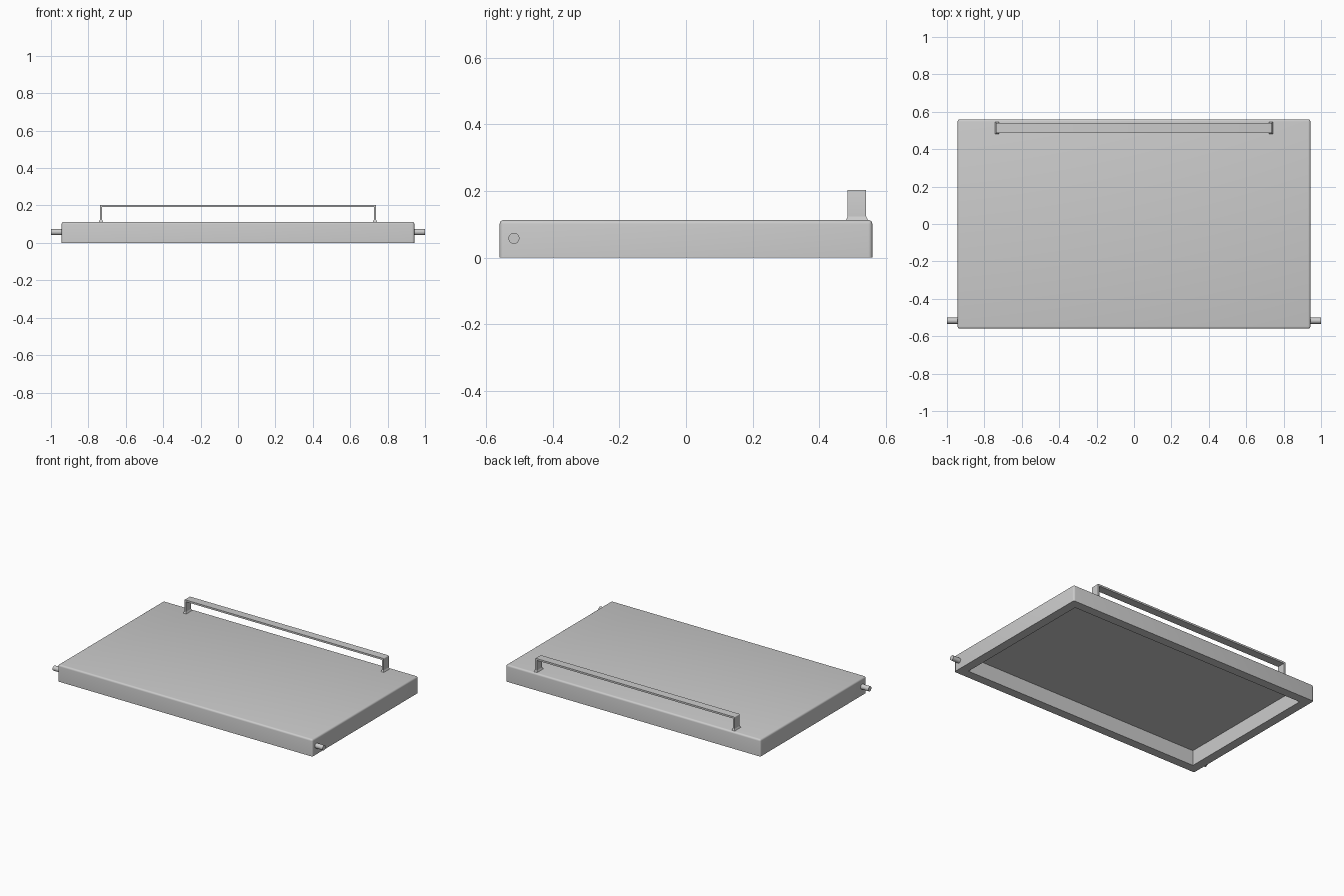
import bpy, bmesh, math

if "Cube" in bpy.data.objects:
    bpy.data.objects.remove(bpy.data.objects["Cube"])

W, D, H = 0.943, 0.56, 0.113   # half width, half depth, height


def finish(bm, name):
    bmesh.ops.recalc_face_normals(bm, faces=bm.faces[:])
    me = bpy.data.meshes.new(name)
    bm.to_mesh(me)
    bm.free()
    ob = bpy.data.objects.new(name, me)
    bpy.context.collection.objects.link(ob)
    bpy.ops.object.select_all(action='DESELECT')
    ob.select_set(True)
    bpy.context.view_layer.objects.active = ob
    bpy.ops.object.shade_smooth_by_angle(angle=math.radians(35))
    return ob


# Lid shell: rounded top and corners, hollow underneath
bm = bmesh.new()
bmesh.ops.create_cube(bm, size=1)
for v in bm.verts:
    v.co = (v.co.x * 2 * W, v.co.y * 2 * D, (v.co.z + 0.5) * H)
round_edges = [e for e in bm.edges if max(v.co.z for v in e.verts) > 0.01]
bottom = min(bm.faces, key=lambda f: f.calc_center_median().z)
bmesh.ops.inset_region(bm, faces=[bottom], thickness=0.085)
ret = bmesh.ops.extrude_face_region(bm, geom=[bottom])
for g in ret['geom']:
    if isinstance(g, bmesh.types.BMVert):
        g.co.z = 0.102
if bottom.is_valid:
    bmesh.ops.delete(bm, geom=[bottom], context='FACES_ONLY')
bmesh.ops.bevel(bm, geom=round_edges, offset=0.012, segments=4,
                profile=0.5, affect='EDGES')
finish(bm, "lid_shell")

# Hinge pins near the front edge
for side, label in ((-1, "left"), (1, "right")):
    bpy.ops.mesh.primitive_cylinder_add(
        vertices=32, radius=0.0165, depth=0.08,
        location=(side * 0.96, -0.517, 0.058), rotation=(0, math.pi / 2, 0))
    pin = bpy.context.object
    pin.name = "hinge_pin_" + label
    bpy.ops.object.shade_smooth_by_angle(angle=math.radians(35))

# Handle: flat strap bent into a wide U, extruded along y
Y0, Y1, X, T, Z = 0.486, 0.541, 0.738, 0.012, 0.203
profile = [(-X, 0.112), (-X, Z), (X, Z), (X, 0.112),
           (X - T, 0.112), (X - T, Z - T), (T - X, Z - T), (T - X, 0.112)]
bm = bmesh.new()
face = bm.faces.new([bm.verts.new((x, Y0, z)) for x, z in profile])
ret = bmesh.ops.extrude_face_region(bm, geom=[face])
bmesh.ops.translate(bm, vec=(0, Y1 - Y0, 0),
                    verts=[g for g in ret['geom'] if isinstance(g, bmesh.types.BMVert)])
corners = [e for e in bm.edges
           if all(abs(v.co.z - Z) < 1e-4 for v in e.verts)
           and abs(e.verts[0].co.x - e.verts[1].co.x) < 1e-4]
bmesh.ops.bevel(bm, geom=corners, offset=0.005, segments=3, profile=0.5, affect='EDGES')
finish(bm, "handle")

# Flared feet where the handle meets the lid
for side, label in ((-1, "left"), (1, "right")):
    bm = bmesh.new()
    bmesh.ops.create_cube(bm, size=1)
    for v in bm.verts:
        flare = 0.012 if v.co.z < 0 else 0.0
        v.co = (side * (X - T / 2) + v.co.x * (T + flare),
                (Y0 + Y1) / 2 + v.co.y * (Y1 - Y0 + flare),
                0.118 + v.co.z * 0.012)
    finish(bm, "handle_foot_" + label)
